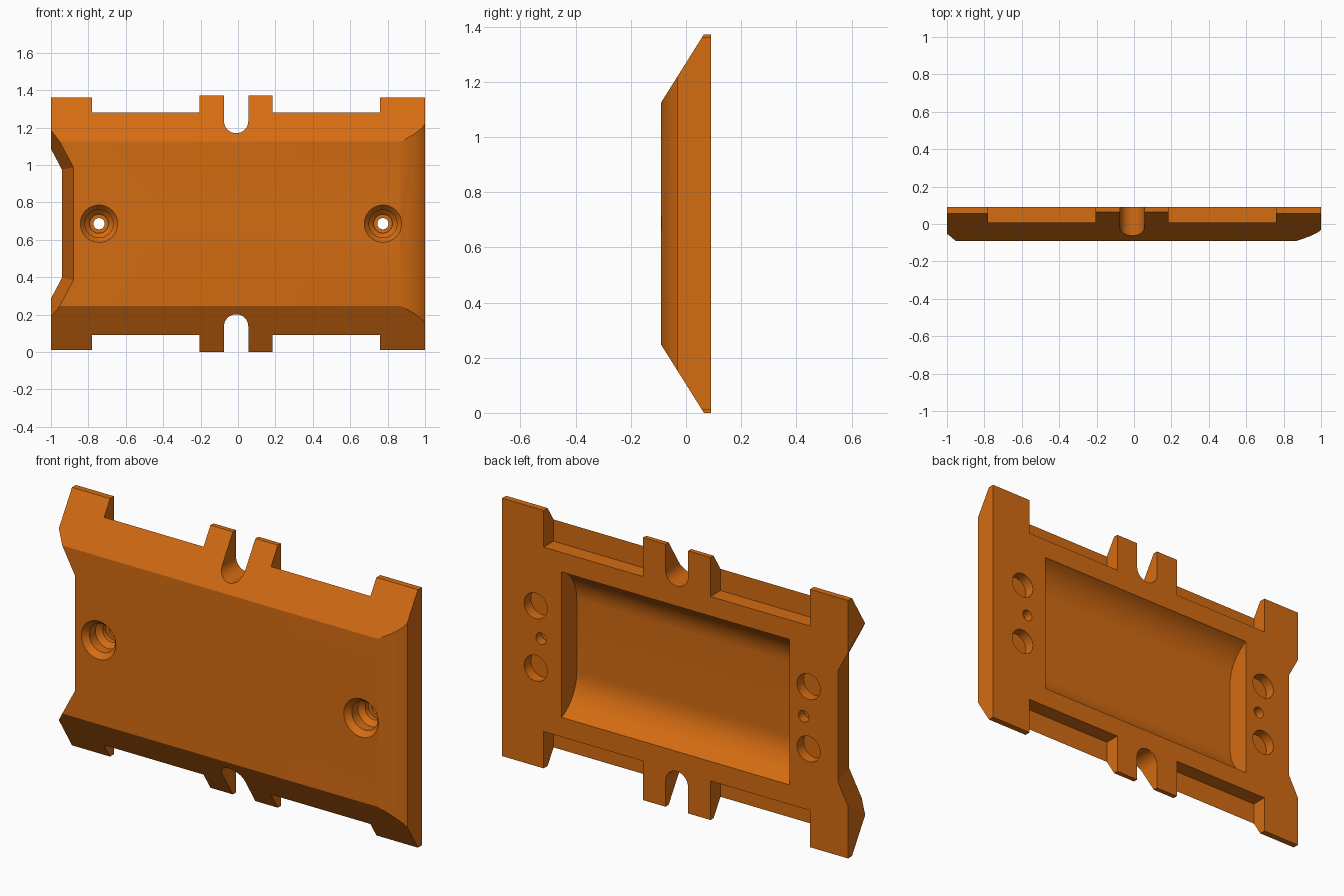
import bpy, bmesh, math

if "Cube" in bpy.data.objects:
    bpy.data.objects.remove(bpy.data.objects["Cube"])

MID = 0.686  # height of the horizontal symmetry plane
orange = bpy.data.materials.new("orange plastic")
orange.diffuse_color = (0.66, 0.15, 0.006, 1)
orange.use_nodes = True
orange.node_tree.nodes["Principled BSDF"].inputs["Base Color"].default_value = orange.diffuse_color


def loft(name, rings):
    """Closed solid skinned through rings with equal point counts."""
    bm = bmesh.new()
    vs = [[bm.verts.new(p) for p in r] for r in rings]
    n = len(vs[0])
    for a, b in zip(vs, vs[1:]):
        for i in range(n):
            j = (i + 1) % n
            bm.faces.new((a[i], a[j], b[j], b[i]))
    bm.faces.new(vs[0][::-1])
    bm.faces.new(vs[-1])
    bmesh.ops.recalc_face_normals(bm, faces=bm.faces)
    me = bpy.data.meshes.new(name)
    bm.to_mesh(me)
    bm.free()
    ob = bpy.data.objects.new(name, me)
    bpy.context.collection.objects.link(ob)
    me.materials.append(orange)
    return ob


def along_x(name, yz, x0, x1):
    return loft(name, [[(x, y, z) for y, z in yz] for x in (x0, x1)])


def along_y(name, xz, y0, y1):
    return loft(name, [[(x, y, z) for x, z in xz] for y in (y0, y1)])


def turned(name, x, z, profile, n=32):
    """Round solid about the depth axis, profile = (radius, y) pairs."""
    return loft(name, [[(x + r * math.cos(2 * math.pi * i / n), y,
                         z + r * math.sin(2 * math.pi * i / n))
                        for i in range(n)] for r, y in profile])


def box(name, x0, x1, y0, y1, z0, z1):
    return along_y(name, [(x0, z0), (x1, z0), (x1, z1), (x0, z1)], y0, y1)


def cut(cutter):
    m = plate.modifiers.new("cut", 'BOOLEAN')
    m.operation, m.solver, m.object = 'DIFFERENCE', 'EXACT', cutter
    bpy.context.view_layer.objects.active = plate
    bpy.ops.object.modifier_apply(modifier=m.name)
    bpy.data.objects.remove(cutter)


def flip(z):
    return 2 * MID - z


# Main plate with sloped upper and lower front faces
half = [(0.09, 1.372), (0.065, 1.372), (-0.09, 1.125)]
plate = along_x("mounting_plate", half + [(y, flip(z)) for y, z in half[::-1]], -1, 1)

# Rounded-off right front edge
edge = [(0.87, -0.09), (0.94, -0.066), (0.985, -0.044), (1.0, -0.03)]
outline = [(0.81, -0.1106)] + edge + [(1.1, -0.03), (1.1, -0.1106)]
cut(loft("edge_cutter", [[(x, y, z) for x, y in outline] for z in (-0.1, 1.5)]))


# Bevelled recess in the left end
def end_ring(t):
    y = 0.09 - 0.18 * t
    knee_x, knee_z = -0.941 + 0.061 * t, 0.975 + 0.013 * t
    out_z = knee_z + (1.1 + knee_x) * 1.88
    top = [(knee_x, knee_z), (-1.1, out_z)]
    return [(x, y, z) for x, z in top + [(x, flip(z)) for x, z in top[::-1]]]


cut(loft("end_recess_cutter", [end_ring(-0.1), end_ring(1.1)]))

# Top and bottom details, mirrored about the middle height
for side in (1, -1):
    def at(z):
        return z if side > 0 else flip(z)

    # Back-side gaps between the tabs leave a thin front lip
    for x0, x1 in ((-0.78, -0.205), (0.185, 0.76)):
        cut(box("gap_cutter", x0, x1, 0.0082, 0.2, *sorted((at(1.168), at(1.5)))))
    # End tabs are slightly shorter than the middle ones
    for x0, x1 in ((-1.1, -0.7), (0.7, 1.1)):
        cut(box("tab_trim_cutter", x0, x1, -0.2, 0.2, *sorted((at(1.36), at(1.5)))))
    # Round-ended strap slot
    arc = [math.pi * (1 + i / 16) for i in range(17)]
    slot = [(-0.01 + 0.065 * math.cos(a), at(1.235 + 0.065 * math.sin(a))) for a in arc]
    cut(along_y("slot_cutter", slot + [(0.055, at(1.5)), (-0.075, at(1.5))], -0.2, 0.2))

# Large back pocket: flat floor with rounded long sides
R, FLOOR, FLAT = 0.207, -0.035, 0.19
end_angle = math.acos((R - 0.14) / R)
curve = [(FLOOR + R * (1 - math.cos(a)), MID + FLAT + R * math.sin(a))
         for a in (end_angle * i / 12 for i in range(13))]
cut(along_x("pocket_cutter", curve + [(y, flip(z)) for y, z in curve[::-1]], -0.66, 0.656))

# Stepped screw holes and the pairs of shallow round back sockets
for hole_x, socket_x in ((-0.743, -0.772), (0.775, 0.806)):
    cut(turned("screw_cutter", hole_x, MID,
               [(0.108, -0.1), (0.1, -0.09), (0.075, -0.06), (0.075, -0.01),
                (0.05, 0.015), (0.05, 0.04), (0.03, 0.04), (0.03, 0.12)]))
    for dz in (-0.163, 0.163):
        cut(turned("socket_cutter", socket_x, MID + dz, [(0.067, 0.035), (0.067, 0.12)]))

# Smooth the round walls, keep the edges sharp
bpy.ops.object.select_all(action='DESELECT')
plate.select_set(True)
bpy.context.view_layer.objects.active = plate
bpy.ops.object.shade_smooth_by_angle(angle=math.radians(20))
